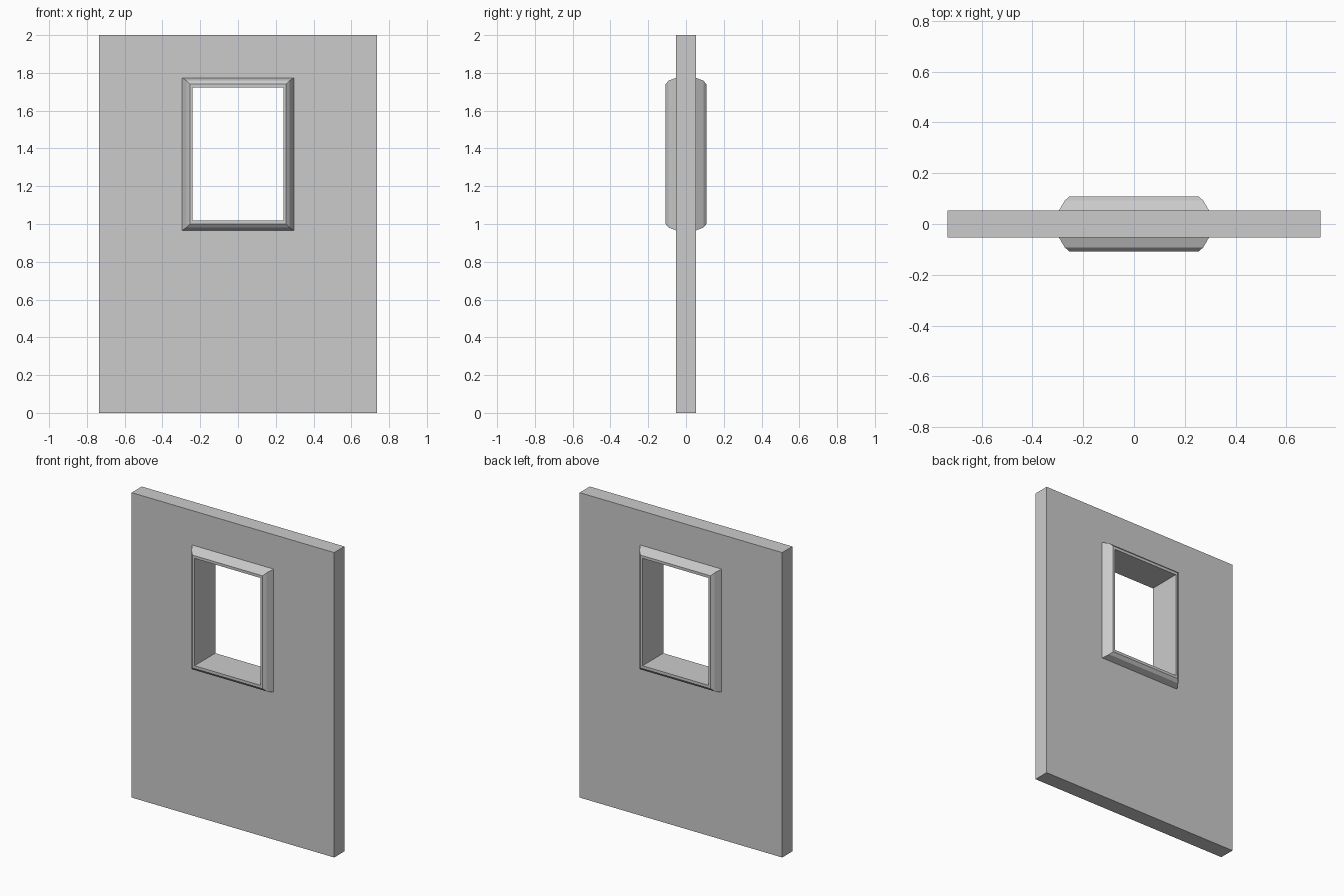
import bpy, bmesh

if "Cube" in bpy.data.objects:
    bpy.data.objects.remove(bpy.data.objects["Cube"])

CENTRE_Z = 1.37          # height of the window centre
WALL_Y = 0.0525          # half thickness of the wall


def ring_object(name, loops):
    """Closed rectangular tube; each loop is (x0, x1, z0, z1, y)."""
    bm = bmesh.new()
    rings = []
    for x0, x1, z0, z1, y in loops:
        corners = [(x0, z0), (x1, z0), (x1, z1), (x0, z1)]
        rings.append([bm.verts.new((x, y, z)) for x, z in corners])
    for i, a in enumerate(rings):
        b = rings[(i + 1) % len(rings)]
        for k in range(4):
            n = (k + 1) % 4
            bm.faces.new((a[k], a[n], b[n], b[k]))
    bmesh.ops.recalc_face_normals(bm, faces=bm.faces)
    mesh = bpy.data.meshes.new(name)
    bm.to_mesh(mesh)
    bm.free()
    obj = bpy.data.objects.new(name, mesh)
    bpy.context.collection.objects.link(obj)
    return obj


def window_loop(hx, hz, y):
    return (-hx, hx, CENTRE_Z - hz, CENTRE_Z + hz, y)


# Wall panel with a rectangular opening
outer = (-0.735, 0.735, 0.0, 2.0)
ring_object("wall", [
    (*outer, -WALL_Y), (*outer, WALL_Y),
    window_loop(0.296, 0.404, WALL_Y), window_loop(0.296, 0.404, -WALL_Y),
])

# Window frame: bevelled moulding (half width, half height, depth), mirrored front to back
profile = [(0.296, 0.404, WALL_Y), (0.273, 0.389, 0.092),
           (0.255, 0.370, 0.108), (0.240, 0.352, 0.108)]
front = [window_loop(hx, hz, -y) for hx, hz, y in profile]
back = [window_loop(hx, hz, y) for hx, hz, y in reversed(profile)]
ring_object("window_frame", front + back)
